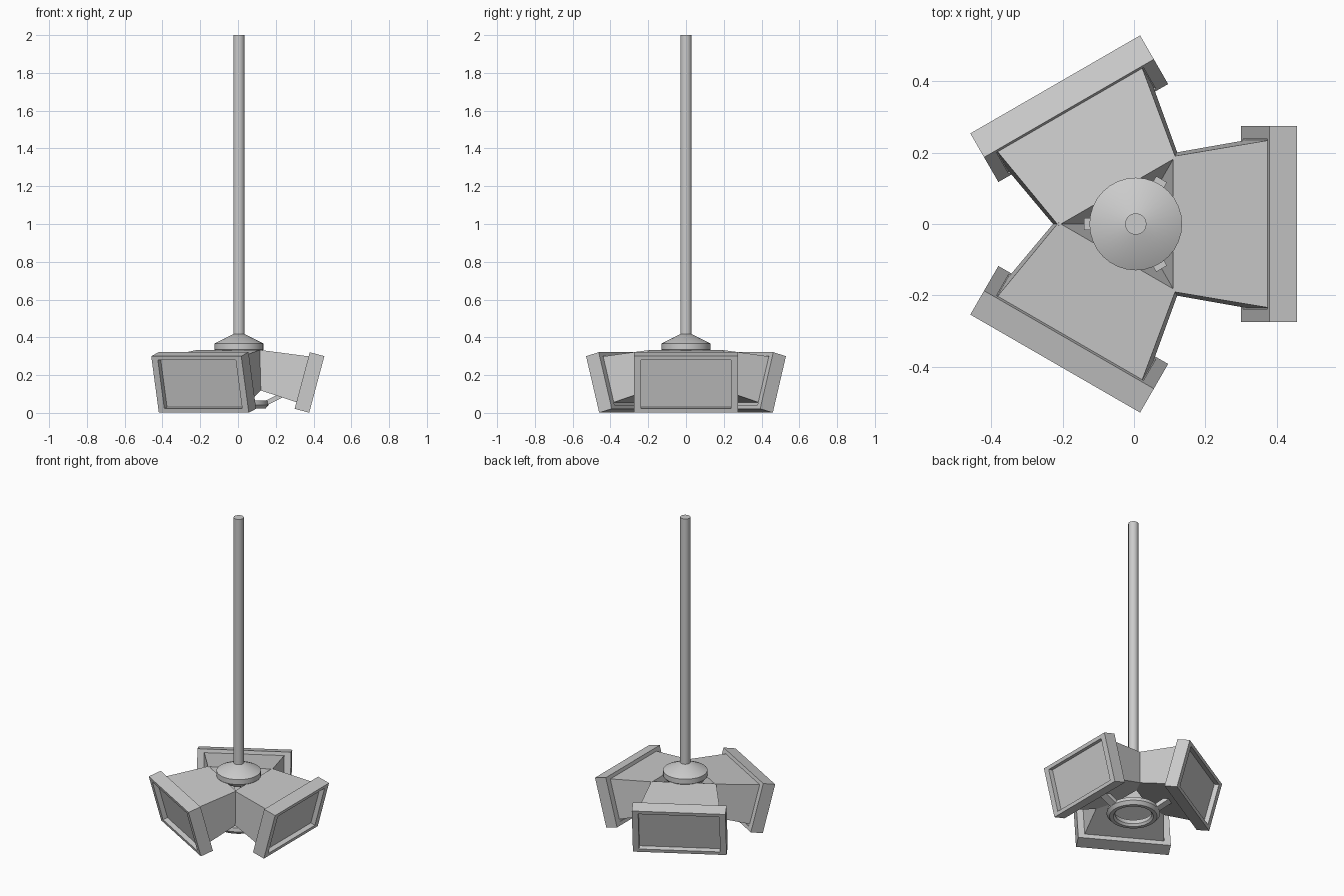
import bpy, bmesh, math
from mathutils import Vector, Matrix

if "Cube" in bpy.data.objects:
    bpy.data.objects.remove(bpy.data.objects["Cube"])

CX = 0.005                      # hub axis
TILT = math.radians(15)         # screens lean downwards
BACK = Vector((-math.cos(TILT), 0, math.sin(TILT)))
UP = Vector((math.sin(TILT), 0, math.cos(TILT)))
FOOT = Vector((0.372, 0, 0.001))  # bottom front edge of a screen frame
H, W, DEPTH = 0.31, 0.275, 0.08


def finish(name, bm, angle=0.0, smooth=False):
    bmesh.ops.recalc_face_normals(bm, faces=bm.faces[:])
    me = bpy.data.meshes.new(name)
    bm.to_mesh(me)
    bm.free()
    ob = bpy.data.objects.new(name, me)
    bpy.context.collection.objects.link(ob)
    ob.matrix_world = Matrix.Translation((CX, 0, 0)) @ Matrix.Rotation(angle, 4, 'Z')
    if smooth:
        bpy.ops.object.select_all(action='DESELECT')
        ob.select_set(True)
        bpy.context.view_layer.objects.active = ob
        bpy.ops.object.shade_smooth_by_angle(angle=math.radians(30))
    return ob


def rect(bm, d, half, low, high):
    """Rectangle at depth d behind the tilted screen front."""
    return [bm.verts.new(FOOT + BACK * d + UP * h + Vector((0, y, 0)))
            for y, h in ((-half, low), (half, low), (half, high), (-half, high))]


def bridge(bm, a, b):
    for i in range(len(a)):
        j = (i + 1) % len(a)
        bm.faces.new((a[i], a[j], b[j], b[i]))


def lathe(name, profile, closed=False, n=32):
    bm = bmesh.new()
    rings = [[bm.verts.new((r * math.cos(2 * math.pi * k / n),
                            r * math.sin(2 * math.pi * k / n), z))
              for k in range(n)] for r, z in profile]
    for a, b in zip(rings, rings[1:]):
        bridge(bm, a, b)
    if closed:
        bridge(bm, rings[-1], rings[0])
    else:
        bm.faces.new(rings[0])
        bm.faces.new(rings[-1])
    return finish(name, bm, smooth=True)


def bar(name, p, q, width, height, angle):
    """Rectangular bar between two points in the x-z plane."""
    p, q = Vector(p), Vector(q)
    d = (q - p).normalized()
    n = Vector((-d.z, 0, d.x)) * height / 2
    s = Vector((0, width / 2, 0))
    bm = bmesh.new()
    ends = [[bm.verts.new(e + v) for v in (n + s, n - s, -n - s, -n + s)] for e in (p, q)]
    bridge(bm, *ends)
    for e in ends:
        bm.faces.new(e)
    finish(name, bm, angle)


# Ceiling pole and conical hub cap
lathe("pole", [(0.03, 0.34), (0.03, 2.0)], n=24)
lathe("hub_cap", [(0.115, 0.315), (0.13, 0.335), (0.13, 0.367), (0.03, 0.417)])

# Bottom ring
lathe("bottom_ring", [(0.107, 0.035), (0.118, 0.022), (0.14, 0.022), (0.157, 0.042),
                      (0.152, 0.065), (0.115, 0.065)], closed=True)

for i in range(3):
    a = i * 2 * math.pi / 3
    # Screen frame: open rectangular tube
    bm = bmesh.new()
    loops = [rect(bm, 0, W, 0, H), rect(bm, DEPTH, W, 0, H),
             rect(bm, DEPTH, 0.238, 0.022, H - 0.022), rect(bm, 0, 0.238, 0.022, H - 0.022)]
    for k in range(4):
        bridge(bm, loops[k], loops[(k + 1) % 4])
    finish(f"screen_frame_{i}", bm, a)

    # Tapered housing, with the recessed screen as its front face
    bm = bmesh.new()
    loops = [rect(bm, 0.03, 0.238, 0.022, H - 0.022),
             rect(bm, DEPTH - 0.004, 0.238, 0.022, H - 0.022),
             rect(bm, DEPTH - 0.004, 0.235, 0.036, 0.288),
             rect(bm, 0.344, 0.19, 0.051, 0.2526)]
    for p, q in zip(loops, loops[1:]):
        bridge(bm, p, q)
    bm.faces.new(loops[0])
    bm.faces.new(loops[-1])
    finish(f"screen_housing_{i}", bm, a)

    # Struts from ring to housing, and short hub brackets between housings
    bar(f"ring_strut_{i}", (0.135, 0, 0.048), (0.235, 0, 0.098), 0.05, 0.025, a)
    bar(f"hub_bracket_{i}", (0.05, 0, 0.29), (0.145, 0, 0.29), 0.035, 0.035, a + math.pi)
